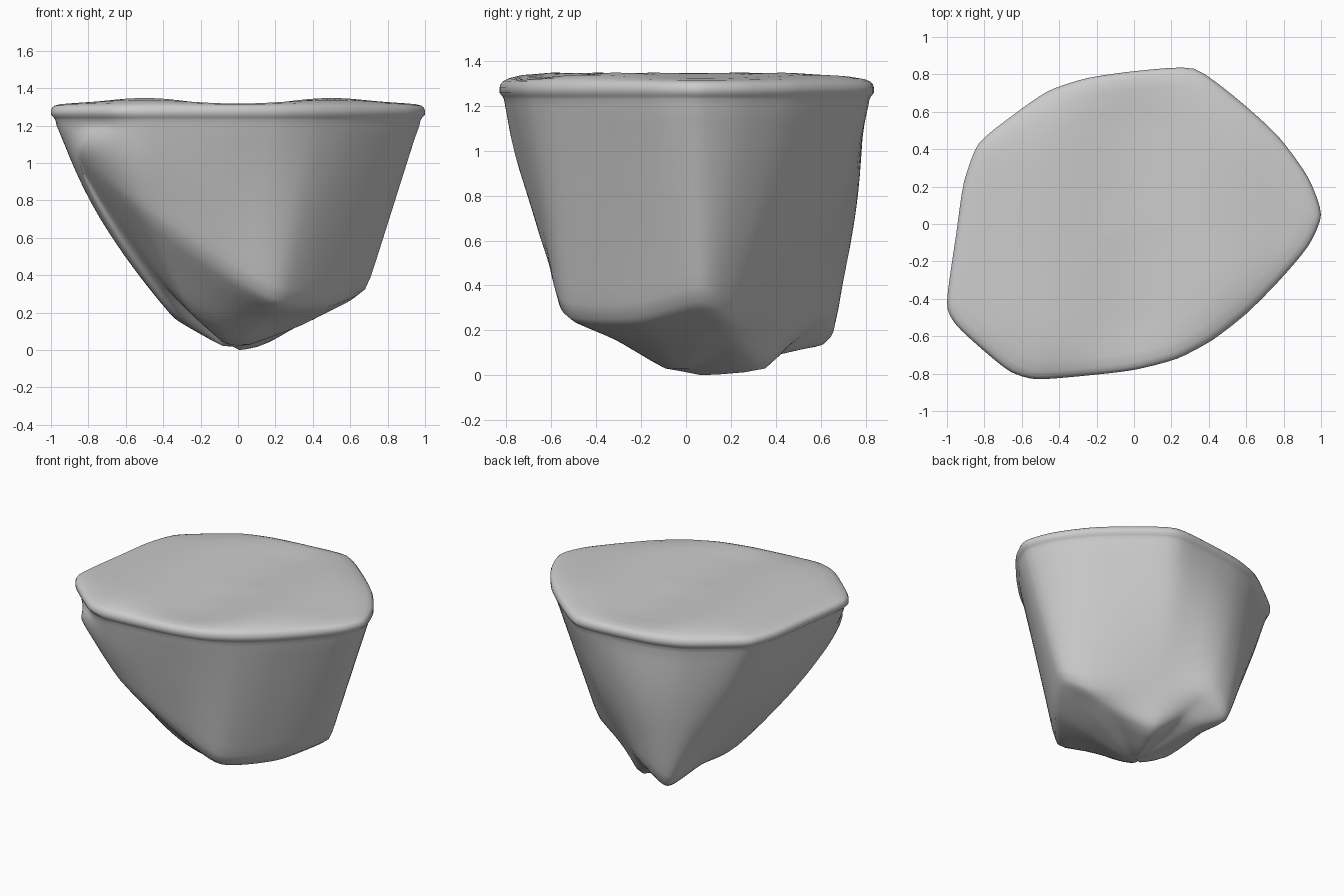
import bpy, bmesh, math
from mathutils import Vector

if "Cube" in bpy.data.objects:
    bpy.data.objects.remove(bpy.data.objects["Cube"])

N = 96

# Outline of the flat top (x, y), counter-clockwise from the right tip
OUTLINE = [(1.0, .05), (.93, .25), (.77, .47), (.55, .67), (.32, .83), (.03, .82),
           (-.25, .78), (-.46, .71), (-.65, .58), (-.83, .43), (-.91, .22), (-.95, -.05),
           (-1.0, -.42), (-.95, -.54), (-.80, -.68), (-.66, -.79), (-.52, -.83), (-.25, -.81),
           (0, -.78), (.23, -.72), (.42, -.62), (.60, -.48), (.77, -.31), (.93, -.12)]
# Crease where the side walls turn under
FOOT = [(.69, .06, .32), (.56, .21, .25), (.17, .47, .28), (-.10, .66, .27),
        (-.29, .63, .13), (-.35, .32, .20), (-.37, -.12, .20), (-.84, -.52, .97),
        (-.51, -.67, .74), (-.10, -.60, .44), (.22, -.54, .25), (.50, -.23, .24)]
# Lumpy ring on the underside, and the lowest tip
UNDER = [(.35, .05, .13), (.32, .20, .12), (.13, .36, .01), (-.03, .42, .10),
         (-.18, .47, .10), (-.24, .20, .12), (-.25, -.08, .11), (-.39, -.28, .33),
         (-.28, -.31, .22), (-.10, -.28, .14), (.12, -.28, .14), (.28, -.13, .13)]
TIP = Vector((-.03, -.03, -.02))


def resample(points, tension=.35):
    """Closed cardinal spline through the points, N samples."""
    pts = [Vector(p).to_3d() for p in points]
    k, out = len(pts), []
    for i in range(N):
        s = i * k / N
        j, t = int(s), s - int(s)
        a, b, c, d = (pts[(j + o) % k] for o in (-1, 0, 1, 2))
        m0, m1 = (c - a) * tension, (d - b) * tension
        out.append(b * (2*t**3 - 3*t*t + 1) + m0 * (t**3 - 2*t*t + t)
                   + c * (3*t*t - 2*t**3) + m1 * (t**3 - t*t))
    return out


def scaled(ring, s, z):
    """Top outline shrunk inwards, with gentle waves towards the middle."""
    w = .02 * min(1, (1 - s) * 4) if z > 1.3 else 0
    return [Vector((p.x*s, p.y*s, z - w * math.cos(2 * math.pi * p.x * s))) for p in ring]


def blend(a, b, t, back=0, left=0):
    """Ring between a and b, swelling outwards at the back and the left."""
    out = []
    for p, q in zip(a, b):
        ang = math.atan2(p.y, p.x)
        swell = (back * max(0, math.cos(ang - math.radians(95))) ** 4
                 + left * max(0, math.cos(ang - math.radians(197))) ** 4)
        d = Vector((math.cos(ang), math.sin(ang), 0))
        out.append(p.lerp(q, t) + d * swell * math.sin(math.pi * t))
    return out


outline, foot, under = resample(OUTLINE), resample(FOOT), resample(UNDER)

# Rings from the top centre, over the rounded rim, down the walls to the tip
rings = [scaled(outline, s, 1.327) for s in (.15, .3, .45, .6, .75, .88)]
rings += [scaled(outline, s, z) for s, z in
          ((.95, 1.318), (.98, 1.308), (.993, 1.297), (1, 1.28), (1, 1.257),
           (.985, 1.243), (.976, 1.228))]
neck = scaled(outline, .970, 1.20)
rings += [blend(neck, foot, i / 12, .055, .075) for i in range(13)]
rings += [blend(foot, under, i / 6) for i in range(1, 7)]
rings += [[p.lerp(TIP, i / 4) for p in under] for i in range(1, 4)]

bm = bmesh.new()
rows = [[bm.verts.new(p) for p in r] for r in rings]
for a, b in zip(rows, rows[1:]):
    for i in range(N):
        j = (i + 1) % N
        bm.faces.new((a[i], b[i], b[j], a[j]))
top, tip = bm.verts.new((0, 0, 1.31)), bm.verts.new(TIP)
for i in range(N):
    j = (i + 1) % N
    bm.faces.new((top, rows[0][i], rows[0][j]))
    bm.faces.new((tip, rows[-1][j], rows[-1][i]))

# Soften the creases below the rim, then rest the tip on the ground
lower = [v for r in rows[14:] for v in r] + [tip]
for _ in range(3):
    bmesh.ops.smooth_vert(bm, verts=lower, factor=.35,
                          use_axis_x=True, use_axis_y=True, use_axis_z=True)
low = min(v.co.z for v in bm.verts)
for v in bm.verts:
    if v.co.z < .3:
        v.co.z -= low * (1 - v.co.z / .3)
bmesh.ops.recalc_face_normals(bm, faces=bm.faces)

mesh = bpy.data.meshes.new("rock_island")
bm.to_mesh(mesh)
bm.free()
mesh.shade_smooth()
rock = bpy.data.objects.new("rock_island", mesh)
bpy.context.collection.objects.link(rock)
